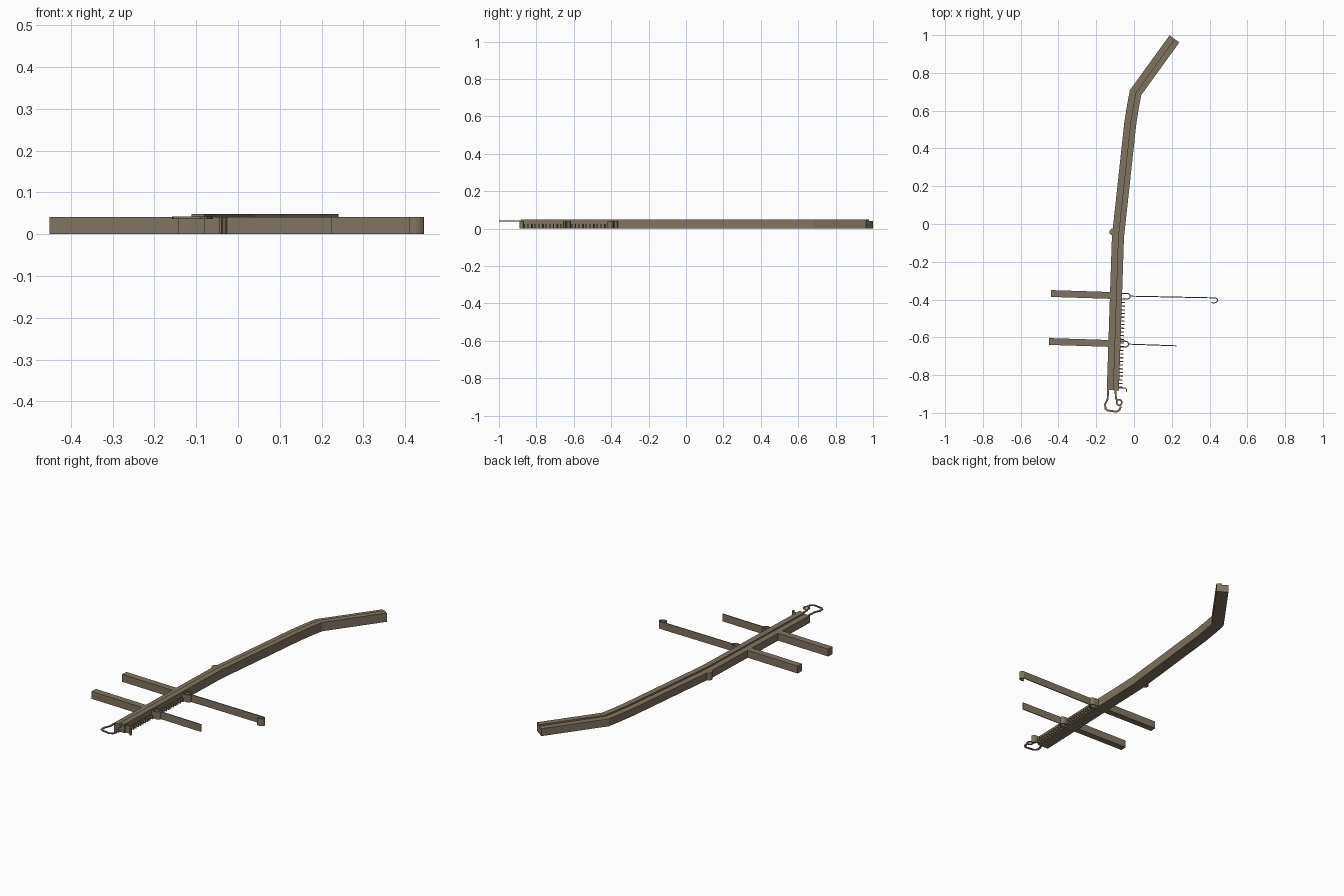
import bpy, bmesh, math
from mathutils import Vector

if "Cube" in bpy.data.objects:
    bpy.data.objects.remove(bpy.data.objects["Cube"])

mat = bpy.data.materials.new("drab brown")
mat.diffuse_color = (0.215, 0.175, 0.122, 1)
mat.use_nodes = True
mat.node_tree.nodes["Principled BSDF"].inputs["Base Color"].default_value = mat.diffuse_color


def finish(bm, name):
    bmesh.ops.recalc_face_normals(bm, faces=bm.faces)
    me = bpy.data.meshes.new(name)
    bm.to_mesh(me)
    bm.free()
    me.materials.append(mat)
    ob = bpy.data.objects.new(name, me)
    bpy.context.collection.objects.link(ob)
    return ob


def sweep(name, path, profile):
    """Sweep a closed (side offset, z) profile along a flat mitred path."""
    pts = [Vector(p) for p in path]
    bm = bmesh.new()
    rings = []
    for i, p in enumerate(pts):
        a = (p - pts[i - 1]).normalized() if i else (pts[1] - p).normalized()
        b = (pts[i + 1] - p).normalized() if i < len(pts) - 1 else a
        t = (a + b).normalized()
        side = Vector((t.y, -t.x)) / max(t.dot(a), 0.4)
        rings.append([bm.verts.new((p.x + side.x * o, p.y + side.y * o, z)) for o, z in profile])
    n = len(profile)
    for r, s in zip(rings, rings[1:]):
        for j in range(n):
            bm.faces.new((r[j], r[(j + 1) % n], s[(j + 1) % n], s[j]))
    bm.faces.new(rings[0])
    bm.faces.new(rings[-1])
    return finish(bm, name)


def strip(name, path, width, z0, z1):
    h = width / 2
    return sweep(name, path, [(-h, z0), (h, z0), (h, z1), (-h, z1)])


def arc(cx, cy, rx, ry, a0, a1, n=8):
    return [(cx + rx * math.cos(math.radians(a0 + (a1 - a0) * i / n)),
             cy + ry * math.sin(math.radians(a0 + (a1 - a0) * i / n))) for i in range(n + 1)]


# Long bent bar, with the right half of its top stepped up
spine = [(-0.112, -0.88), (-0.085, -0.07), (-0.02, 0.53), (-0.006, 0.62),
         (0.008, 0.695), (0.214, 0.98)]
sweep("main_bar", spine, [(-0.032, 0), (0.032, 0), (0.032, 0.049), (0.001, 0.049),
                          (0.001, 0.041), (-0.032, 0.041)])

# Row of small teeth along the right edge
for i in range(24):
    y = -0.415 - i * 0.0195
    x = -0.112 + (y + 0.88) * 0.0333 + 0.028
    strip("tooth", [(x, y), (x + 0.022, y - 0.001)], 0.006, 0.004, 0.024)

# Two cross arms: block on the left, open loop and thin blade on the right
arms = [("upper", -0.44, -0.368, -0.066, -0.38, 0.42, -0.391),
        ("lower", -0.45, -0.622, -0.075, -0.634, 0.225, -0.645)]
for label, xl, yl, xr, yr, xe, ye in arms:
    strip(label + "_arm", [(xl, yl), (xr, yr)], 0.036, 0, 0.041)
    loop = ([(xr - 0.005, yr + 0.013)] + arc(xr + 0.03, yr - 0.002, 0.016, 0.015, 90, -90)
            + [(xr - 0.005, yr - 0.016)])
    strip(label + "_loop", loop, 0.006, 0, 0.041)
    blade = [(xr + 0.046, yr - 0.002), (xe, ye)]
    if label == "upper":
        blade += arc(xe + 0.003, ye - 0.013, 0.02, 0.014, 70, -130)
    strip(label + "_blade", blade, 0.005, 0, 0.041)

# Round knob on the left edge
bm = bmesh.new()
bmesh.ops.create_cone(bm, cap_ends=True, segments=20, radius1=0.018, radius2=0.018, depth=0.041)
bmesh.ops.translate(bm, verts=bm.verts, vec=(-0.112, -0.042, 0.0205))
finish(bm, "side_knob")

# Small curved catch at the lower end
strip("end_catch", [(-0.085, -0.868), (-0.055, -0.868)] + arc(-0.052, -0.88, 0.013, 0.012, 80, -40, 5),
      0.005, 0, 0.041)

# Flat wire handle with an eyelet
strip("wire_handle", [(-0.138, -0.875), (-0.139, -0.925), (-0.153, -0.955), (-0.151, -0.978),
                      (-0.14, -0.987), (-0.092, -0.994), (-0.077, -0.985), (-0.07, -0.965)],
      0.01, 0.037, 0.042)
strip("wire_return", [(-0.098, -0.875), (-0.096, -0.92), (-0.09, -0.935)], 0.01, 0.037, 0.042)
strip("wire_eyelet", arc(-0.078, -0.945, 0.014, 0.015, 0, 360, 16), 0.008, 0.037, 0.042)
